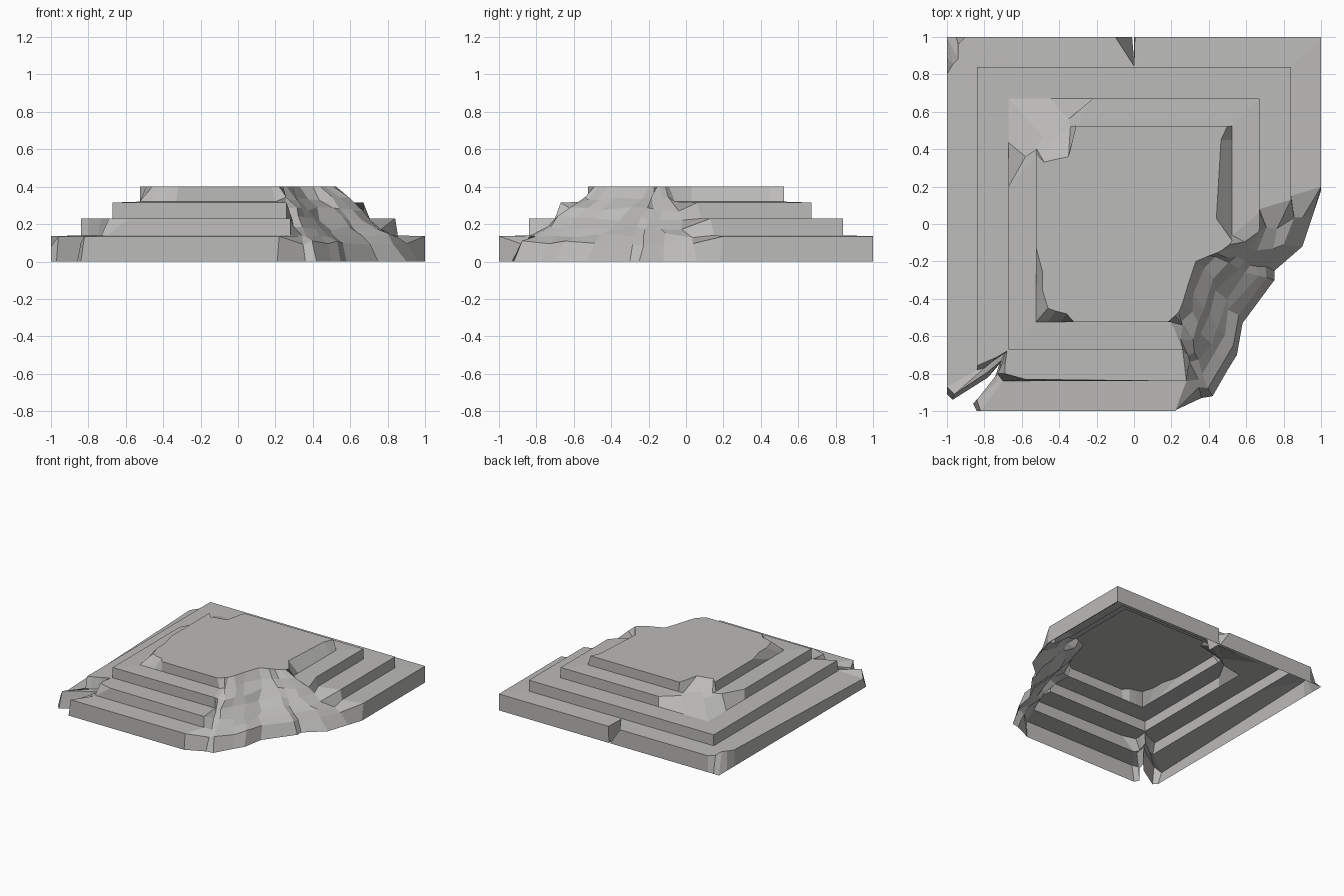
import bpy, bmesh, random
from mathutils import Vector

if "Cube" in bpy.data.objects:
    bpy.data.objects.remove(bpy.data.objects["Cube"])

random.seed(4)

# Tier profile: (half width, height) from the ground to the top deck
TIERS = [(1, 0), (1, .135), (.84, .14), (.84, .23),
         (.67, .23), (.67, .315), (.525, .32), (.525, .40)]


def along(path, n):
    """n points spread over a short polyline."""
    out = []
    for i in range(n):
        s = i / (n - 1) * (len(path) - 1)
        j = min(int(s), len(path) - 2)
        out.append(tuple(Vector(path[j]).lerp(Vector(path[j + 1]), s - j)))
    return out


# Split in the middle of the rear edge
def rear_split(k, h):
    if k == 0:
        return [(0, h), (0, .88), (-.01, h)]
    if k == 1:
        return [(.005, h), (0, .845), (-.1, h)]
    return [(.02, h), (0, h), (-.09, h)]


# Worn rear left corner: chipped base and collapsed upper tiers
REAR_LEFT = {
    1: [(-.9, 1), (-.94, .96), (-.94, .88), (-.97, .85), (-1, .8)],
    5: [(-.22, .67), (-.35, .56), (-.48, .46, .29), (-.58, .36), (-.67, .2)],
    6: [(-.3, .525), (-.34, .52), (-.45, .43), (-.52, .4), (-.525, .36)],
    7: [(-.31, .525), (-.35, .36), (-.42, .345), (-.48, .33), (-.525, .38)],
}


def rear_left(k, h):
    a = [.9, .9, .6, .6, .22, .22, .3, .3][k]
    b = [.8, .8, .5, .5, .2, .2, .36, .38][k]
    return REAR_LEFT.get(k) or along([(-a, h), (-h, h), (-h, b)], 5)


# Open crack through the front left corner
FRONT_LEFT = {
    0: [(-1, -.91), (-.97, -.94), (-.78, -.82), (-.72, -.75),
        (-.75, -.84), (-.86, -.96), (-.84, -1)],
    1: [(-1, -.87, .08), (-.96, -.91), (-.78, -.79), (-.71, -.73),
        (-.73, -.84), (-.84, -.94, .1), (-.82, -1)],
    2: [(-.84, -.78), (-.8, -.77), (-.75, -.73), (-.69, -.69),
        (-.71, -.76), (-.73, -.8), (-.7, -.84)],
    3: [(-.84, -.76), (-.8, -.74), (-.73, -.71), (-.68, -.68),
        (-.69, -.75), (-.69, -.8), (-.58, -.83)],
    7: [(-.525, -.12), (-.49, -.25), (-.49, -.35), (-.46, -.45),
        (-.42, -.465), (-.36, -.48), (-.32, -.525)],
}


def front_left(k, h):
    a, b = (.34, .33) if k == 6 else (.62, .62)
    return FRONT_LEFT.get(k) or along([(-h, -a), (-h, -h), (-b, -h)], 7)


# Broken front right corner: rubble slope between outer and inner edges
OUTER = [(.36, -.93), (.42, -.92), (.50, -.78), (.55, -.70), (.58, -.53),
         (.75, -.3), (.75, -.25), (.9, -.12), (.96, .06)]
INNER = [(.22, -.49), (.24, -.47), (.26, -.42), (.29, -.32), (.33, -.2),
         (.4, -.17), (.44, -.155), (.47, -.14), (.51, -.11)]
SLOPE = [(0, 0), (.13, .10), (.25, .14), (.4, .18),
         (.54, .23), (.68, .28), (.85, .34), (1, .40)]
FRONT_END = [.21, .22, .28, .28, .26, .26, .2, .18]
RIGHT_END = [.18, .2, .15, .13, .08, .06, -.06, -.09]


def rubble(k, h):
    t, z = SLOPE[k]
    pts = [(FRONT_END[k], -h)]
    for o, i in zip(OUTER, INNER):
        r = .018 if 0 < k < 7 else 0
        x, y = Vector(o).lerp(Vector(i), t)
        pts.append((x + random.uniform(-r, r), y + random.uniform(-r, r),
                    z + random.uniform(-r, r) * .7))
    return pts + [(h, RIGHT_END[k])]


# Right edge, chipped along the top deck
def right_edge(k, h):
    if k == 7:
        return [(.44, .03), (.465, .45), (.50, .525)]
    y = [.33, .33, .3, .3, .2, .2, .03, .03][k]
    return [(h, y), (h, max(y + .1, .45)), (h, h)]


bm = bmesh.new()
rings = []
for k, (h, z) in enumerate(TIERS):
    pts = [p for part in (rear_split, rear_left, front_left, rubble, right_edge)
           for p in part(k, h)]
    rings.append([bm.verts.new((p[0], p[1], p[2] if len(p) > 2 else z)) for p in pts])

# Walls and treads, then the top deck; the underside stays open
n = len(rings[0])
for low, high in zip(rings, rings[1:]):
    for i in range(n):
        j = (i + 1) % n
        bm.faces.new((low[i], low[j], high[j], high[i]))
bm.faces.new(rings[-1])

mesh = bpy.data.meshes.new("ruined_stepped_platform")
bm.to_mesh(mesh)
bm.free()
obj = bpy.data.objects.new("ruined_stepped_platform", mesh)
bpy.context.collection.objects.link(obj)

# Dark weathered stone
stone = bpy.data.materials.new("stone")
stone.diffuse_color = (.5, .495, .485, 1)
stone.use_nodes = True
stone.node_tree.nodes["Principled BSDF"].inputs["Base Color"].default_value = stone.diffuse_color
mesh.materials.append(stone)
